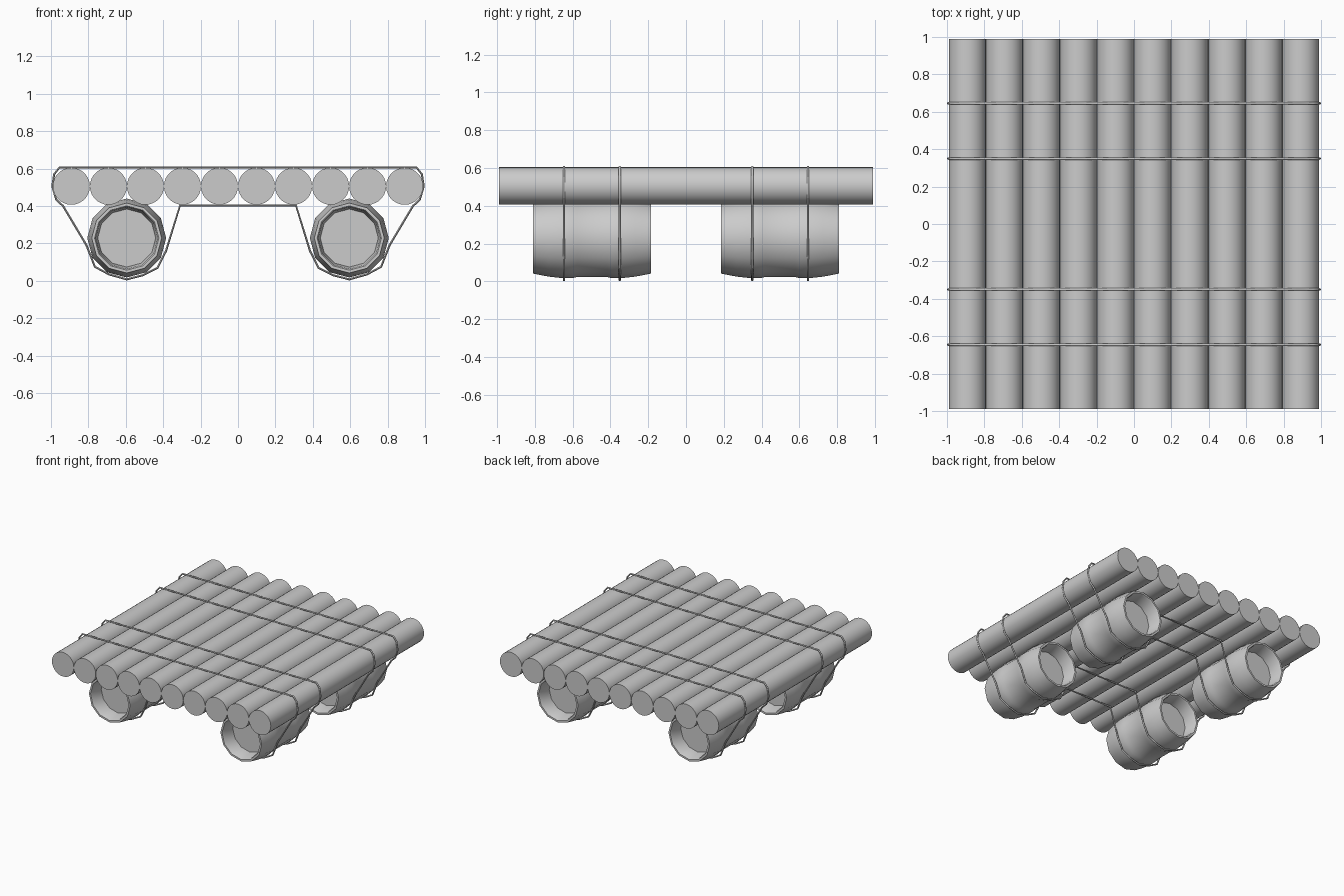
import bpy, bmesh, math
from mathutils import Vector

if "Cube" in bpy.data.objects:
    bpy.data.objects.remove(bpy.data.objects["Cube"])


def finish(name, bm, angle):
    bmesh.ops.recalc_face_normals(bm, faces=bm.faces)
    me = bpy.data.meshes.new(name)
    bm.to_mesh(me)
    bm.free()
    ob = bpy.data.objects.new(name, me)
    bpy.context.collection.objects.link(ob)
    smooth(ob, angle)
    return ob


def smooth(ob, angle):
    bpy.ops.object.select_all(action='DESELECT')
    ob.select_set(True)
    bpy.context.view_layer.objects.active = ob
    bpy.ops.object.shade_smooth_by_angle(angle=math.radians(angle))


def lathe_y(name, profile, sides, centre, angle):
    """Revolve (y, radius) profile about the y axis and cap both ends."""
    bm = bmesh.new()
    rings = []
    for y, r in profile:
        rings.append([bm.verts.new(Vector(centre) + Vector((
            r * math.sin(2 * math.pi * i / sides), y,
            -r * math.cos(2 * math.pi * i / sides)))) for i in range(sides)])
    for a, b in zip(rings, rings[1:]):
        for i in range(sides):
            j = (i + 1) % sides
            bm.faces.new((a[i], a[j], b[j], b[i]))
    bm.faces.new(rings[0])
    bm.faces.new(rings[-1])
    return finish(name, bm, angle)


# Deck logs
for i in range(10):
    x = (i - 4.5) * 0.198
    lathe_y(f"deck_log_{i + 1}", [(-0.99, 0.099), (0.99, 0.099)], 28,
            (x, 0, 0.506), 40)

# Float barrels: bulged staves, raised bands, recessed ends
half = [(0.20, 0.155), (0.30, 0.165), (0.313, 0.172), (0.313, 0.187),
        (0.23, 0.203), (0.16, 0.211), (0.10, 0.211), (0.08, 0.205)]
profile = [(-y, r) for y, r in half] + [(y, r) for y, r in reversed(half)]
for sx in (-1, 1):
    for sy in (-1, 1):
        side = "left" if sx < 0 else "right"
        end = "front" if sy < 0 else "back"
        lathe_y(f"barrel_{end}_{side}", profile, 12,
                (sx * 0.595, sy * 0.497, 0.229), 50)

# Rope lashings around the deck and under the barrels
right = [(0.31, 0.403), (0.385, 0.16), (0.43, 0.07), (0.51, 0.03),
         (0.595, 0.008), (0.69, 0.035), (0.765, 0.075), (0.81, 0.19),
         (0.935, 0.40), (0.972, 0.435), (0.993, 0.505), (0.983, 0.57),
         (0.955, 0.606)]
loop = right + [(-x, z) for x, z in reversed(right)]
for n, y in enumerate((-0.645, -0.35, 0.35, 0.645)):
    cu = bpy.data.curves.new(f"rope_{n + 1}", 'CURVE')
    cu.dimensions = '3D'
    cu.bevel_depth = 0.0065
    cu.bevel_resolution = 1
    sp = cu.splines.new('POLY')
    sp.points.add(len(loop) - 1)
    for p, (x, z) in zip(sp.points, loop):
        p.co = (x, y, z, 1)
    sp.use_cyclic_u = True
    ob = bpy.data.objects.new(f"rope_{n + 1}", cu)
    bpy.context.collection.objects.link(ob)
    bpy.ops.object.select_all(action='DESELECT')
    ob.select_set(True)
    bpy.context.view_layer.objects.active = ob
    bpy.ops.object.convert(target='MESH')
    smooth(bpy.context.view_layer.objects.active, 60)
